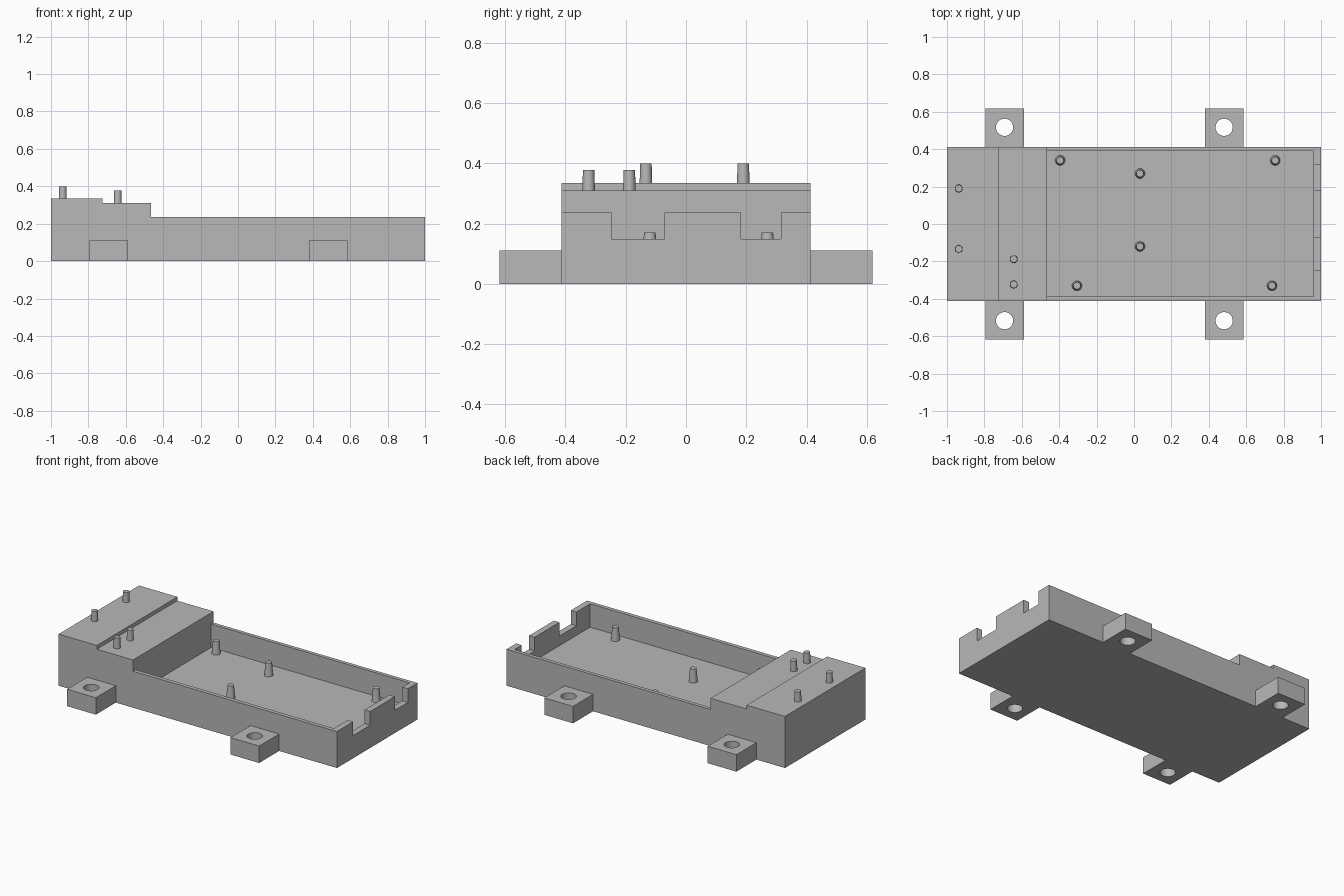
import bpy
import bmesh

cube = bpy.data.objects.get("Cube")
if cube:
    bpy.data.objects.remove(cube, do_unlink=True)

grey = bpy.data.materials.new("plain_grey")
grey.use_nodes = True
colour = (0.48, 0.48, 0.48, 1)
grey.diffuse_color = colour
grey.node_tree.nodes["Principled BSDF"].inputs["Base Color"].default_value = colour

HALF_WIDTH = 0.413
RIM, FLOOR = 0.237, 0.085
POST_TOP = 0.17


def finish(name, bm):
    bmesh.ops.recalc_face_normals(bm, faces=bm.faces[:])
    mesh = bpy.data.meshes.new(name)
    bm.to_mesh(mesh)
    bm.free()
    mesh.materials.append(grey)
    obj = bpy.data.objects.new(name, mesh)
    bpy.context.collection.objects.link(obj)
    return obj


def box(name, low, high):
    bm = bmesh.new()
    bmesh.ops.create_cube(bm, size=1)
    for v in bm.verts:
        for i in range(3):
            v.co[i] = high[i] if v.co[i] > 0 else low[i]
    return finish(name, bm)


def peg(name, x, y, bottom, top, r_bottom, r_top):
    bm = bmesh.new()
    bmesh.ops.create_cone(bm, cap_ends=True, segments=32, radius1=r_bottom,
                          radius2=r_top, depth=top - bottom)
    bmesh.ops.translate(bm, vec=(x, y, (top + bottom) / 2), verts=bm.verts[:])
    obj = finish(name, bm)
    bpy.ops.object.select_all(action="DESELECT")
    obj.select_set(True)
    bpy.context.view_layer.objects.active = obj
    bpy.ops.object.shade_smooth_by_angle()
    return obj


def cut(obj, cutter):
    cutter.hide_render = True
    mod = obj.modifiers.new("cut", "BOOLEAN")
    mod.operation = "DIFFERENCE"
    mod.solver = "EXACT"
    mod.object = cutter
    bpy.context.view_layer.objects.active = obj
    bpy.ops.object.modifier_apply(modifier=mod.name)
    bpy.data.objects.remove(cutter, do_unlink=True)


# Stepped body, extruded from its side profile
profile = [(-1, 0), (1, 0), (1, RIM), (-0.465, RIM), (-0.465, 0.31),
           (-0.725, 0.31), (-0.725, 0.335), (-1, 0.335)]
bm = bmesh.new()
side = bm.faces.new([bm.verts.new((x, -HALF_WIDTH, z)) for x, z in profile])
grown = bmesh.ops.extrude_face_region(bm, geom=[side])
bmesh.ops.translate(bm, vec=(0, 2 * HALF_WIDTH, 0),
                    verts=[g for g in grown["geom"] if isinstance(g, bmesh.types.BMVert)])
body = finish("tray_body", bm)

# Open tray and the two notches in its end wall
cut(body, box("tray_cutter", (-0.465, -0.387, FLOOR), (0.96, 0.389, 0.5)))
for low, high in ((-0.247, -0.072), (0.182, 0.315)):
    cut(body, box("notch_cutter", (0.9, low, 0.148), (1.1, high, 0.5)))

# Mounting tabs with screw holes
for x, place in ((-0.692, "right"), (0.482, "left")):
    for sign, end in ((-1, "front"), (1, "back")):
        ys = sorted((sign * HALF_WIDTH, sign * 0.618))
        tab = box(f"mounting_tab_{end}_{place}",
                  (x - 0.103, ys[0], 0), (x + 0.103, ys[1], 0.11))
        cut(tab, peg("hole_cutter", x, sign * 0.517, -0.1, 0.2, 0.046, 0.046))

# Tapered posts on the tray floor
posts = [(-0.395, 0.34), (0.755, 0.34), (0.032, 0.27),
         (0.032, -0.12), (-0.305, -0.33), (0.738, -0.33)]
for i, (x, y) in enumerate(posts, 1):
    peg(f"floor_post_{i}", x, y, FLOOR - 0.005, POST_TOP, 0.027, 0.019)

# Pins on the two raised steps
for i, (x, y, base, top) in enumerate([(-0.937, 0.19, 0.335, 0.4), (-0.937, -0.133, 0.335, 0.4),
                                       (-0.643, -0.188, 0.31, 0.378), (-0.643, -0.323, 0.31, 0.378)], 1):
    peg(f"step_pin_{i}", x, y, base - 0.005, top, 0.021, 0.019)
